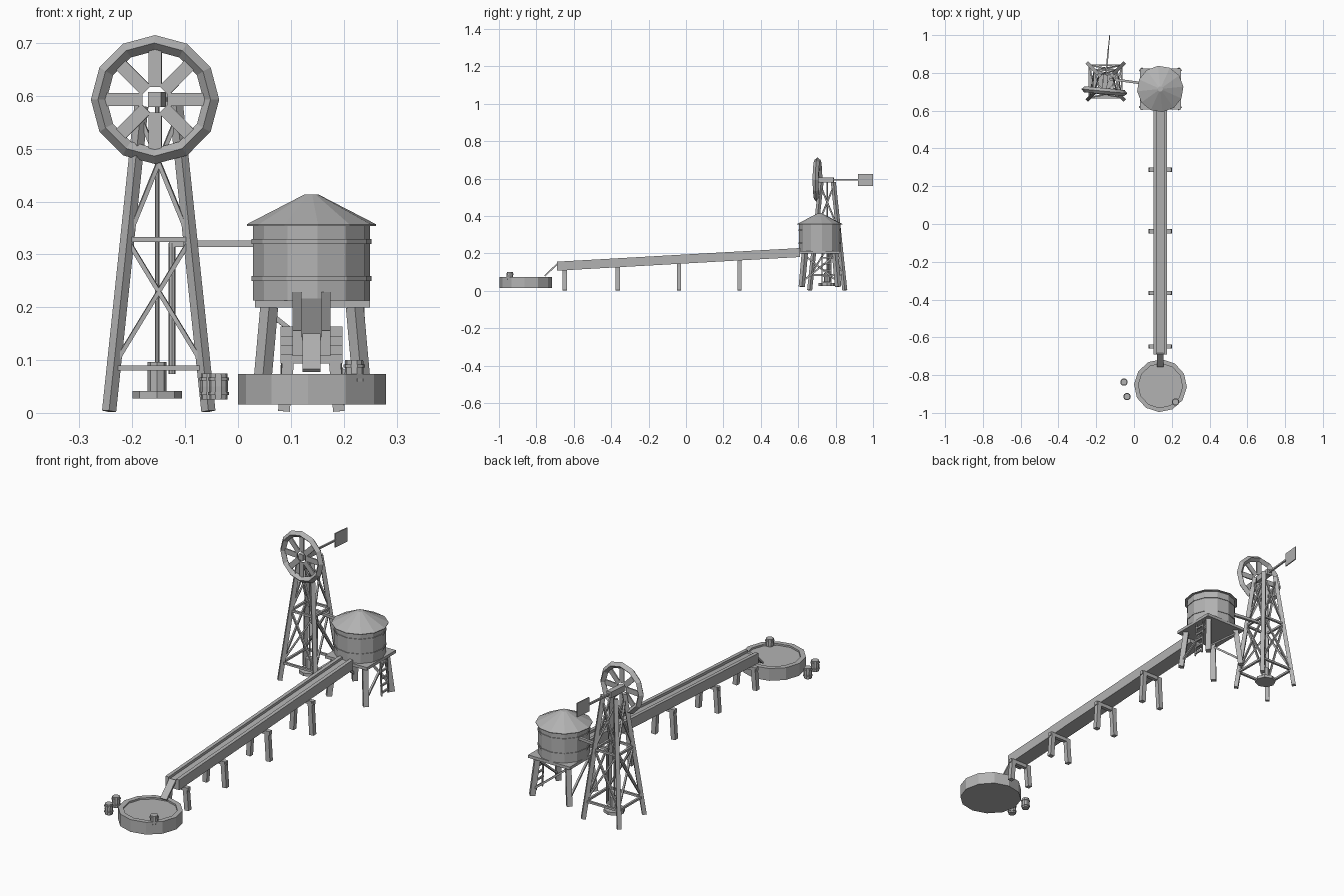
import bpy, bmesh, math
from mathutils import Vector, Matrix

cube = bpy.data.objects.get("Cube")
if cube:
    bpy.data.objects.remove(cube, do_unlink=True)

grey = bpy.data.materials.new("plain_grey")
grey.use_nodes = True
grey.diffuse_color = (0.45, 0.45, 0.45, 1)
grey.node_tree.nodes["Principled BSDF"].inputs["Base Color"].default_value = (0.45, 0.45, 0.45, 1)


def finish(name, bm):
    bmesh.ops.recalc_face_normals(bm, faces=bm.faces)
    mesh = bpy.data.meshes.new(name)
    bm.to_mesh(mesh)
    bm.free()
    mesh.materials.append(grey)
    obj = bpy.data.objects.new(name, mesh)
    bpy.context.collection.objects.link(obj)
    return obj


def box(name, centre, size):
    bm = bmesh.new()
    bmesh.ops.create_cube(bm, size=1)
    bmesh.ops.transform(bm, matrix=Matrix.Translation(centre) @ Matrix.Diagonal((*size, 1)), verts=bm.verts)
    return finish(name, bm)


def lathe(name, centre, profile, sides, turn=0):
    """Spin (radius, height) points round a vertical axis and cap both ends."""
    bm = bmesh.new()
    rings = []
    for r, z in profile:
        angles = [turn + math.tau * i / sides for i in range(sides)]
        rings.append([bm.verts.new((centre[0] + r * math.cos(a), centre[1] + r * math.sin(a), z)) for a in angles])
    for low, high in zip(rings, rings[1:]):
        for i in range(sides):
            j = (i + 1) % sides
            bm.faces.new((low[i], low[j], high[j], high[i]))
    bm.faces.new(rings[0])
    bm.faces.new(rings[-1])
    return finish(name, bm)


def beam(name, start, end, width, depth=None, turn=0):
    """Rectangular bar between two points."""
    start, end = Vector(start), Vector(end)
    axis = end - start
    z = axis.normalized()
    side = Vector((0, 0, 1)).cross(z)
    if side.length < 0.3:
        side = Vector((1, 0, 0)) - z * z.x
    side.normalize()
    rot = Matrix((side, z.cross(side), z)).transposed().to_4x4()
    bm = bmesh.new()
    bmesh.ops.create_cube(bm, size=1)
    scale = Matrix.Diagonal((width, depth or width, axis.length, 1))
    spin = Matrix.Rotation(turn, 4, 'Z')
    bmesh.ops.transform(bm, matrix=Matrix.Translation((start + end) / 2) @ rot @ spin @ scale, verts=bm.verts)
    return finish(name, bm)


CORNERS = [(-1, -1), (1, -1), (1, 1), (-1, 1)]


def tower_point(centre, low, high, corner, z):
    """Point on a tapering four-legged frame; low and high are (half width, z)."""
    t = (z - low[1]) / (high[1] - low[1])
    half = low[0] + (high[0] - low[0]) * t
    return (centre[0] + corner[0] * half, centre[1] + corner[1] * half, z)


# Windmill tower: legs, rails and cross braces
MILL = (-0.15, 0.755)
LOW, HIGH = (0.094, 0.003), (0.033, 0.58)
for i, c in enumerate(CORNERS):
    n = CORNERS[(i + 1) % 4]
    p = lambda k, z: tower_point(MILL, LOW, HIGH, k, z)
    beam("windmill_leg", p(c, LOW[1]), p(c, HIGH[1]), 0.019, turn=math.pi / 4)
    for z in (0.085, 0.328):
        beam("windmill_rail", p(c, z), p(n, z), 0.01)
    for a, b in ((0.09, 0.328), (0.328, 0.56)):
        beam("windmill_brace", p(c, a), p(n, b), 0.008)
        beam("windmill_brace", p(n, a), p(c, b), 0.008)

# Windmill head, turned slightly to one side
head = Matrix.Translation((-0.157, 0.703, 0.593)) @ Matrix.Rotation(math.radians(-5.5), 4, 'Z')
gear = box("gearbox", (0, 0.04, 0), (0.025, 0.095, 0.028))
rod = box("tail_rod", (0, 0.15, 0), (0.008, 0.15, 0.008))
vane = box("tail_vane", (0, 0.259, 0), (0.005, 0.08, 0.066))
bm = bmesh.new()
rings = []
for i in range(12):
    a = math.tau * i / 12
    ring = []
    for r, y in ((0.122, 0), (0.107, -0.016), (0.092, 0), (0.107, 0.016)):
        ring.append(bm.verts.new((r * math.cos(a), y, r * math.sin(a))))
    rings.append(ring)
for i in range(12):
    for j in range(4):
        k, m = (i + 1) % 12, (j + 1) % 4
        bm.faces.new((rings[i][j], rings[k][j], rings[k][m], rings[i][m]))
head_parts = [gear, rod, vane, finish("wheel_rim", bm)]
for i in range(8):
    blade = box("wheel_blade", (0.06, 0, 0), (0.072, 0.006, 0.025))
    blade.data.transform(Matrix.Rotation(math.tau * i / 8, 4, 'Y'))
    head_parts.append(blade)
for part in head_parts:
    part.data.transform(head)

# Pump under the windmill and the pipe to the tank
PUMP = (-0.153, 0.755)
lathe("pump_base", PUMP, [(0.047, 0.027), (0.047, 0.041)], 8)
lathe("pump_body", PUMP, [(0.018, 0.041), (0.018, 0.096)], 8)
lathe("pump_rod", PUMP, [(0.004, 0.09), (0.004, 0.585)], 6)
lathe("riser_pipe", (-0.125, 0.767), [(0.007, 0.074), (0.007, 0.322)], 8)
beam("feed_pipe", (-0.13, 0.768, 0.32), (0.045, 0.745, 0.32), 0.013)

# Water tank with bands and conical roof
TANK = (0.139, 0.715)
lathe("tank_body", TANK, [(0.111, 0.213), (0.111, 0.357)], 12, 0.1)
for z in (0.25, 0.32):
    lathe("tank_band", TANK, [(0.114, z), (0.114, z + 0.009)], 12, 0.1)
lathe("tank_roof", TANK, [(0.123, 0.354), (0.123, 0.357), (0.014, 0.413)], 12, 0.1)
box("tank_platform", (0.141, 0.716, 0.206), (0.218, 0.217, 0.014))

# Tank stand: splayed legs, one diagonal on each side and a ladder
for i, c in enumerate(CORNERS):
    n = CORNERS[(i + 1) % 4]
    q = lambda k, z: tower_point((0.14, 0.716), (0.097, 0.022), (0.081, 0.2), k, z)
    beam("tank_leg", q(c, 0.022), q(c, 0.2), 0.024, turn=math.pi / 4)
    if i:
        beam("tank_brace", q(c, 0.05), q(n, 0.19), 0.009)
for y in (0.728, 0.776):
    beam("ladder_rail", (0.244, y, 0.03), (0.236, y, 0.2), 0.006)
for i in range(5):
    box("ladder_rung", (0.242 - i * 0.0015, 0.752, 0.045 + i * 0.033), (0.008, 0.05, 0.008))

# Sloping flume with an open channel
FX = 0.139
section = [(-0.036, -0.048), (0.036, -0.048), (0.036, 0), (0.019, 0),
           (0.019, -0.012), (-0.019, -0.012), (-0.019, 0), (-0.036, 0)]
bm = bmesh.new()
ends = [[bm.verts.new((FX + x, y, top + z)) for x, z in section] for y, top in ((-0.69, 0.156), (0.61, 0.229))]
for i in range(8):
    j = (i + 1) % 8
    bm.faces.new((ends[0][i], ends[0][j], ends[1][j], ends[1][i]))
for end in ends:
    bm.faces.new(end)
finish("flume", bm)
beam("spout", (FX, -0.685, 0.147), (FX, -0.755, 0.08), 0.034, 0.008)

# Trestles under the flume
for y in (-0.648, -0.365, -0.038, 0.287):
    under = 0.108 + (y + 0.69) * 0.056
    box("trestle_beam", (FX, y, under - 0.008), (0.118, 0.018, 0.018))
    for s in (-1, 1):
        beam("trestle_leg", (FX + s * 0.052, y, 0.003), (FX + s * 0.043, y, under), 0.022)

# Round stock trough: rim, recessed water surface
lathe("trough", (0.14, -0.856),
      [(0.14, 0.016), (0.14, 0.074), (0.117, 0.074), (0.117, 0.066)], 12, math.radians(-3))

# Banded barrels, one standing in the trough
for x, y, z in ((-0.053, -0.837, 0.025), (-0.037, -0.914, 0.025), (0.22, -0.942, 0.05)):
    lathe("barrel", (x, y), [(0.017, z), (0.018, z + 0.025), (0.017, z + 0.05)], 10)
    for up in (0.009, 0.036):
        lathe("barrel_band", (x, y), [(0.02, z + up), (0.02, z + up + 0.006)], 10)
